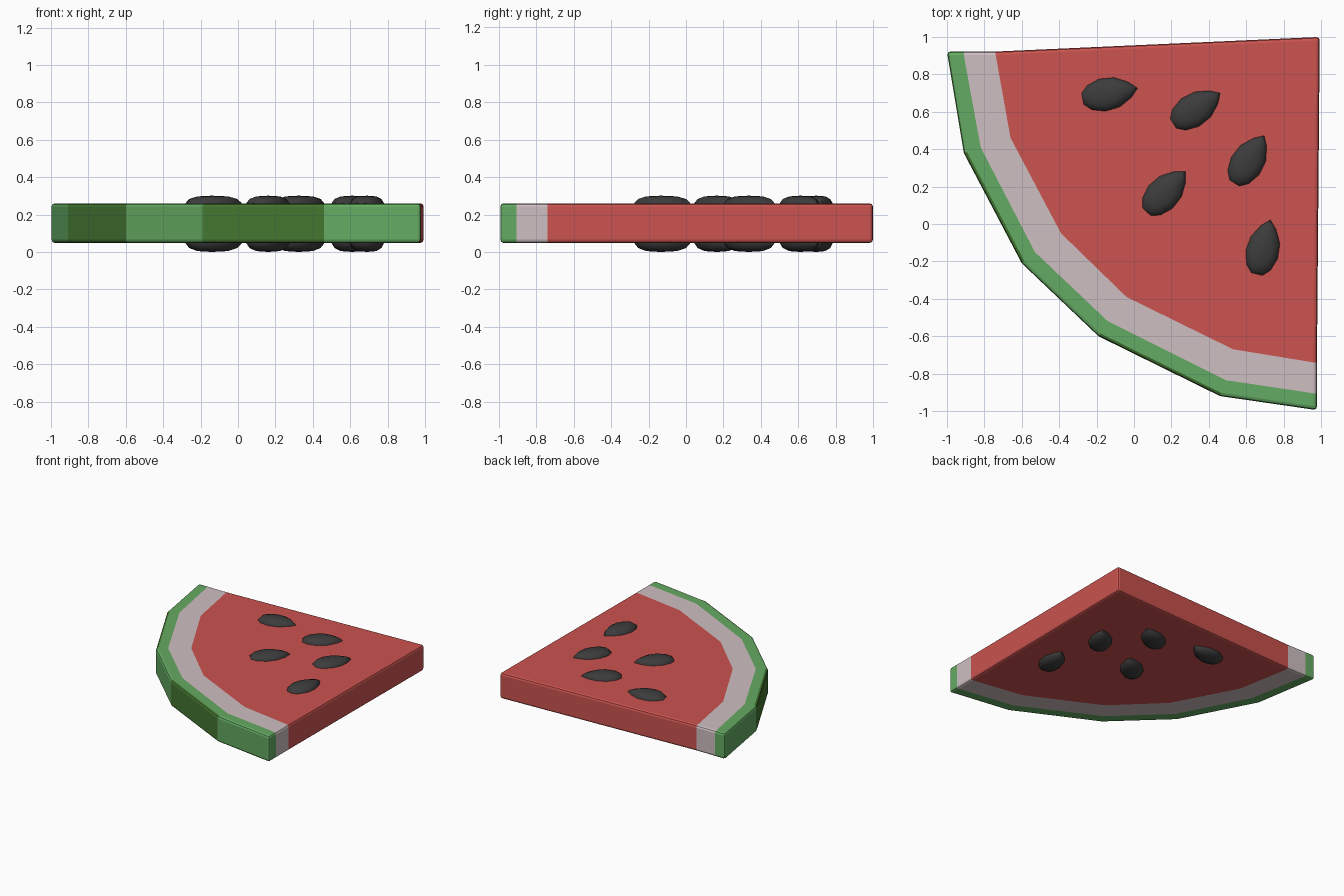
import bpy, bmesh, math
from mathutils import Matrix

if "Cube" in bpy.data.objects:
    bpy.data.objects.remove(bpy.data.objects["Cube"])

def material(name, rgb):
    m = bpy.data.materials.new(name)
    m.diffuse_color = (*rgb, 1)
    m.use_nodes = True
    m.node_tree.nodes["Principled BSDF"].inputs["Base Color"].default_value = m.diffuse_color
    return m

RED = material("red flesh", (0.60, 0.088, 0.08))
WHITE = material("pale rind", (0.62, 0.52, 0.535))
GREEN = material("light green skin", (0.13, 0.41, 0.125))
DARK = material("dark green stripe", (0.06, 0.19, 0.032))
BLACK = material("seed black", (0.045, 0.045, 0.045))

def finish(bm, name, mats):
    bmesh.ops.recalc_face_normals(bm, faces=bm.faces[:])
    me = bpy.data.meshes.new(name)
    bm.to_mesh(me)
    bm.free()
    ob = bpy.data.objects.new(name, me)
    bpy.context.collection.objects.link(ob)
    for m in mats:
        me.materials.append(m)
    return ob

# Slice: three nested arcs and the tip, from the skin inwards
Z0, Z1 = 0.048, 0.26
outer = [(-1, .922), (-.91, .38), (-.60, -.21), (-.19, -.60), (.46, -.92), (.978, -.995)]
middle = [(-.91, .922), (-.82, .41), (-.53, -.15), (-.14, -.52), (.49, -.835), (.978, -.905)]
inner = [(-.74, .922), (-.66, .46), (-.39, -.05), (-.04, -.39), (.53, -.67), (.978, -.74)]
tip = (.993, 1.0)

bm = bmesh.new()
n = len(outer)
layers = [[bm.verts.new((x, y, z)) for x, y in outer + middle + inner + [tip]] for z in (Z0, Z1)]

def face(verts, mat):
    bm.faces.new(verts).material_index = mat

for v in layers:
    for ring, mat in ((0, 2), (n, 1)):
        for i in range(n - 1):
            a = ring + i
            face([v[a], v[a + 1], v[a + n + 1], v[a + n]], mat)
    face(v[2 * n:], 0)

walls = [(i, i + 1, 2) for i in range(n - 1)]
walls += [(0, n, 2), (n - 1, 2 * n - 1, 2), (n, 2 * n, 1), (2 * n - 1, 3 * n - 1, 1),
          (2 * n, 3 * n, 0), (3 * n - 1, 3 * n, 0)]
for a, b, mat in walls:
    face([layers[0][a], layers[0][b], layers[1][b], layers[1][a]], mat)
bmesh.ops.recalc_face_normals(bm, faces=bm.faces[:])

# Rounded rim
rim = [e for e in bm.edges if e.calc_face_angle(0) > math.radians(50)]
bmesh.ops.bevel(bm, geom=rim, offset=0.018, segments=2, profile=0.5, affect='EDGES', material=-1)
bm.normal_update()

# Every other skin facet is a dark stripe
for f in bm.faces:
    x = f.calc_center_median().x
    if f.material_index == 2 and abs(f.normal.z) < 0.95 and (-.9 < x < -.6 or -.19 < x < .455):
        f.material_index = 3
finish(bm, "melon_slice", [RED, WHITE, GREEN, DARK])

# Seeds: low teardrop domes on both faces of the slice
half = [(.12, .042), (.05, .08), (-.03, .088), (-.10, .066), (-.137, .03)]
outline = [(.162, 0)] + half + [(x, -y) for x, y in reversed(half)]
profile = [(1, -.012), (1, .002), (.86, .023), (.55, .037)]     # scale, height

def seed(name, x, y, angle, side):
    bm = bmesh.new()
    rings = [[bm.verts.new((px * s, py * s, h)) for px, py in outline] for s, h in profile]
    top = bm.verts.new((0, 0, .041))
    k = len(outline)
    for lo, hi in zip(rings, rings[1:]):
        for i in range(k):
            bm.faces.new([lo[i], lo[(i + 1) % k], hi[(i + 1) % k], hi[i]])
    for i in range(k):
        bm.faces.new([rings[-1][i], rings[-1][(i + 1) % k], top])
    bm.faces.new(rings[0])
    bm.transform(Matrix.Translation((x, y, Z1 if side > 0 else Z0)) @
                 Matrix.Rotation(math.radians(angle), 4, 'Z') @
                 Matrix.Diagonal((1, 1, side if side > 0 else -1.17, 1)))
    ob = finish(bm, name, [BLACK])
    bpy.ops.object.select_all(action='DESELECT')
    ob.select_set(True)
    bpy.context.view_layer.objects.active = ob
    bpy.ops.object.shade_smooth_by_angle(angle=math.radians(40))

spots = [(-.14, .695, 11), (.325, .612, 33), (.61, .335, 58), (.162, .165, 46), (.69, -.135, 76)]
for i, (x, y, a) in enumerate(spots, 1):
    seed(f"top_seed_{i}", x, y, a, 1)
    seed(f"bottom_seed_{i}", x, y, a, -1)
